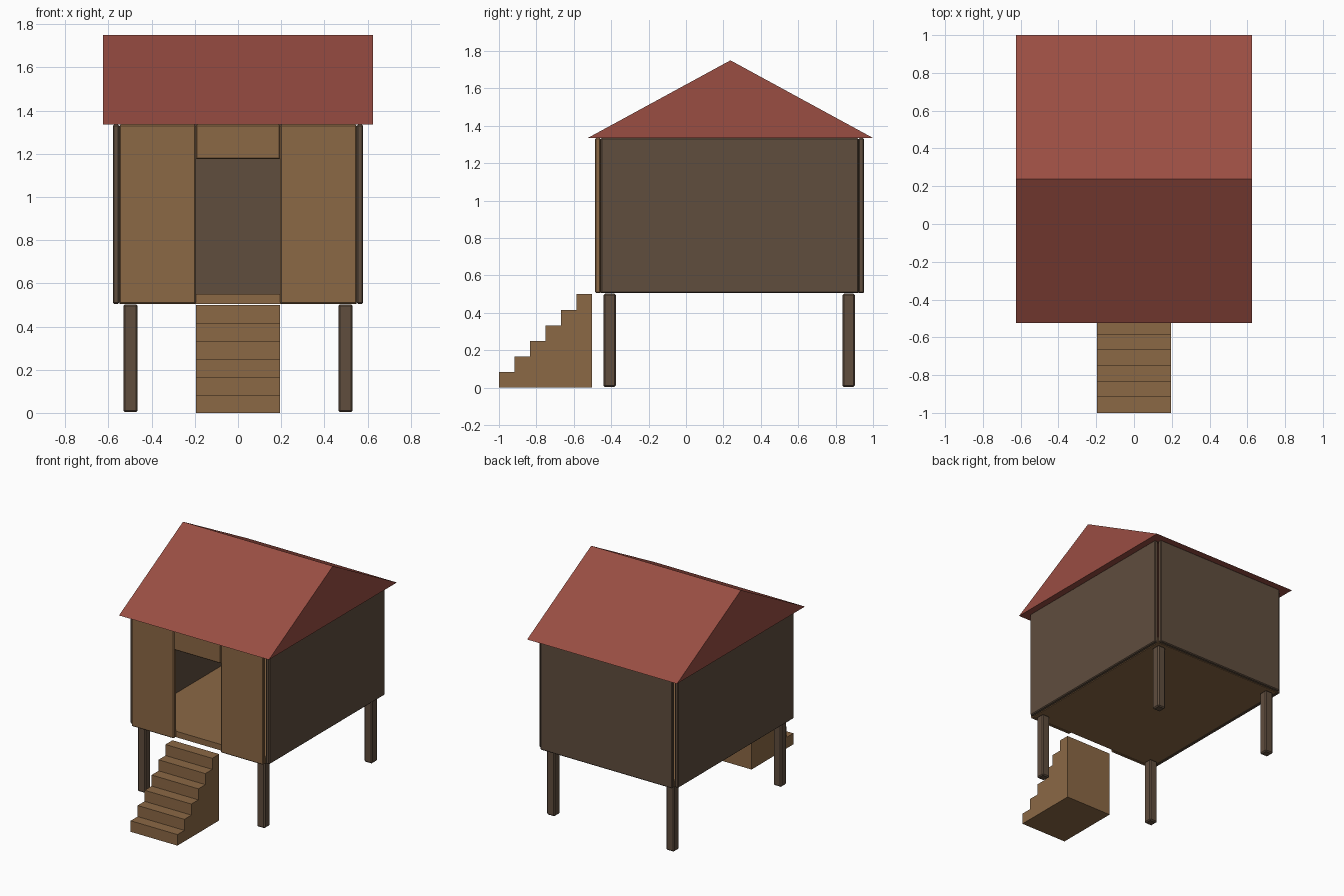
import bpy

if "Cube" in bpy.data.objects:
    bpy.data.objects.remove(bpy.data.objects["Cube"])


def material(name, color):
    m = bpy.data.materials.new(name)
    m.diffuse_color = (*color, 1)
    m.use_nodes = True
    m.node_tree.nodes["Principled BSDF"].inputs["Base Color"].default_value = m.diffuse_color
    return m


TAN = material("tan_wood", (0.26, 0.14, 0.06))
DARK = material("dark_wood", (0.115, 0.075, 0.048))
RED = material("red_roof", (0.32, 0.075, 0.055))


def box(name, x, y, z, mat, bevel=0.006):
    """Box from (min, max) ranges, with narrow chamfered edges."""
    bpy.ops.mesh.primitive_cube_add(size=1, location=[sum(r) / 2 for r in (x, y, z)])
    ob = bpy.context.object
    ob.name = name
    ob.scale = [r[1] - r[0] for r in (x, y, z)]
    bpy.ops.object.transform_apply(location=False, rotation=False, scale=True)
    ob.data.materials.append(mat)
    if bevel:
        mod = ob.modifiers.new("chamfer", "BEVEL")
        mod.width = bevel
        mod.segments = 1
    return ob


def prism(name, profile, half_width, mat):
    """Extrude a counterclockwise (y, z) profile along x."""
    n = len(profile)
    verts = [(x, y, z) for x in (-half_width, half_width) for y, z in profile]
    faces = [tuple(reversed(range(n))), tuple(range(n, 2 * n))]
    faces += [(i, (i + 1) % n, (i + 1) % n + n, i + n) for i in range(n)]
    mesh = bpy.data.meshes.new(name)
    mesh.from_pydata(verts, [], faces)
    mesh.materials.append(mat)
    ob = bpy.data.objects.new(name, mesh)
    bpy.context.collection.objects.link(ob)
    return ob


T = 0.03                      # wall thickness
X0, YF, YB = 0.55, -0.456, 0.922   # inner faces of the walls
Z0, Z1 = 0.505, 1.335

# Legs
for side, sx in (("left", -1), ("right", 1)):
    for end, y in (("front", -0.408), ("back", 0.87)):
        cx = sx * 0.498
        box(f"{end}_{side}_leg", (cx - 0.033, cx + 0.033), (y - 0.033, y + 0.033),
            (0.003, 0.503), DARK, 0.008)

# Floor
box("floor", (-X0, X0), (YF, YB), (Z0, 0.55), TAN, 0)

# Side and back walls
for side, sx in (("left", -1), ("right", 1)):
    xs = sorted((sx * X0, sx * (X0 + T)))
    box(f"{side}_wall", xs, (YF, YB), (Z0, Z1), DARK)
box("back_wall", (-X0, X0), (YB, YB + T), (Z0, Z1), DARK)

# Front wall panels and the piece over the doorway
for side, sx in (("left", -1), ("right", 1)):
    xs = sorted((sx * 0.195, sx * X0))
    box(f"front_{side}_panel", xs, (YF - T, YF), (Z0, Z1), TAN)
box("door_header", (-0.195, 0.195), (YF - T, YF), (1.175, Z1), TAN)

# Roof
prism("roof", [(-0.525, Z1), (1.0, Z1), (0.2375, 1.75)], 0.625, RED)

# Stairs: six equal steps
STEPS, RUN, RISE = 6, 0.083, 0.0833
profile = [(-1, 0), (-1 + STEPS * RUN, 0), (-1 + STEPS * RUN, STEPS * RISE)]
for i in reversed(range(STEPS)):
    profile.append((-1 + i * RUN, (i + 1) * RISE))
    if i:
        profile.append((-1 + i * RUN, i * RISE))
prism("stairs", profile, 0.195, TAN)
